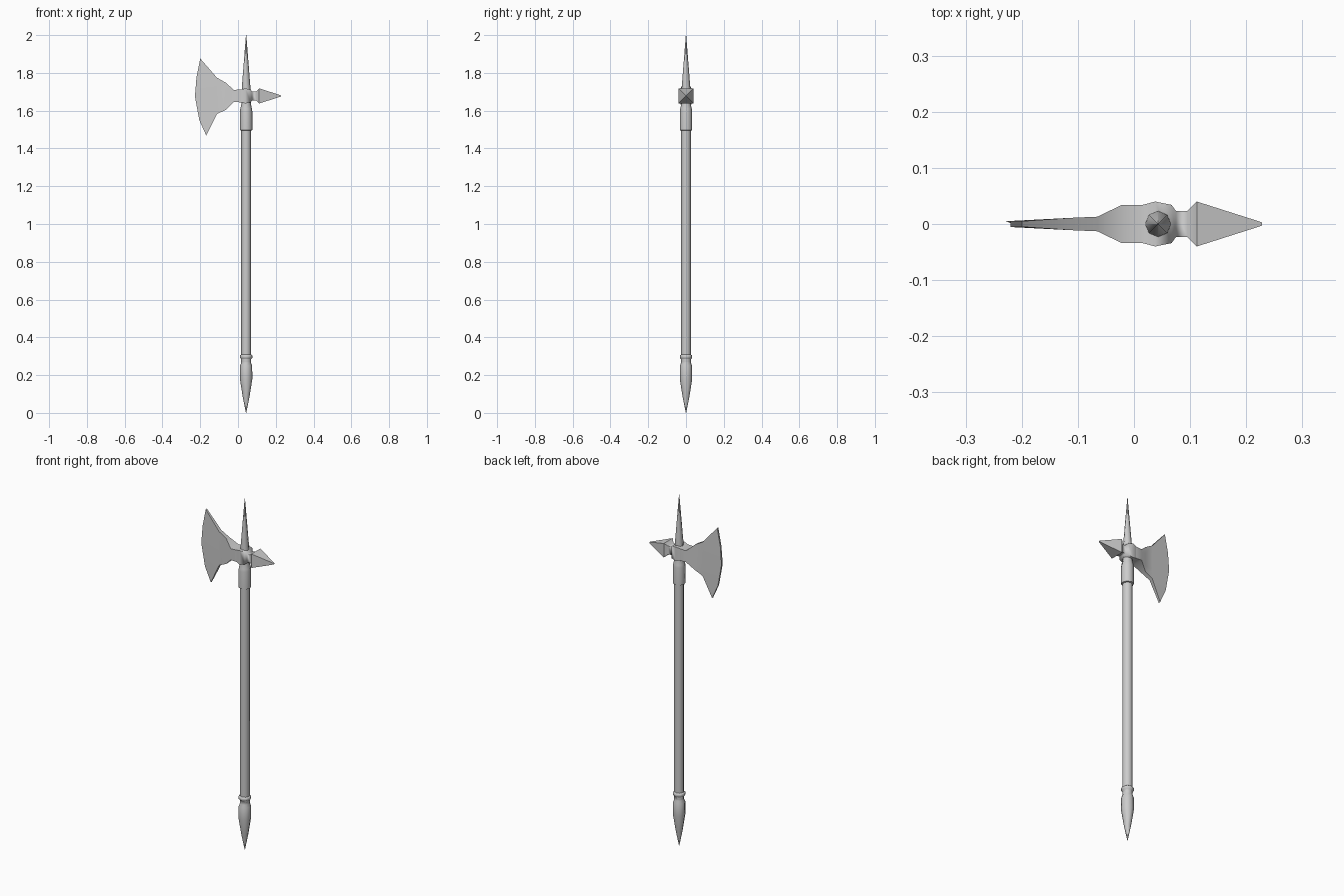
import bpy, bmesh, math

if "Cube" in bpy.data.objects:
    bpy.data.objects.remove(bpy.data.objects["Cube"])

AX = 0.043    # shaft axis x
HZ = 1.678    # height of the axe head centre line


def finish(name, bm, angle=55):
    bmesh.ops.remove_doubles(bm, verts=bm.verts, dist=1e-5)
    bmesh.ops.recalc_face_normals(bm, faces=bm.faces)
    me = bpy.data.meshes.new(name)
    bm.to_mesh(me)
    bm.free()
    ob = bpy.data.objects.new(name, me)
    bpy.context.collection.objects.link(ob)
    bpy.ops.object.select_all(action='DESELECT')
    ob.select_set(True)
    bpy.context.view_layer.objects.active = ob
    bpy.ops.object.shade_smooth_by_angle(angle=math.radians(angle))
    return ob


def loft(name, rings):
    """Skin equal-length closed rings and cap both ends."""
    bm = bmesh.new()
    rows = [[bm.verts.new(p) for p in r] for r in rings]
    n = len(rows[0])
    for a, b in zip(rows, rows[1:]):
        for i in range(n):
            j = (i + 1) % n
            bm.faces.new((a[i], a[j], b[j], b[i]))
    bm.faces.new(rows[0])
    bm.faces.new(rows[-1])
    return finish(name, bm)


def turned(name, profile, sides=8):
    """Round part about the shaft axis from (radius, z) points."""
    return loft(name, [[(AX + r * math.cos(2 * math.pi * i / sides),
                         r * math.sin(2 * math.pi * i / sides), z)
                        for i in range(sides)] for r, z in profile])


# Shaft and its metal fittings
turned("shaft", [(0.026, 0.27), (0.026, 1.52)])
turned("butt_spike", [(0.001, 0.0), (0.018, 0.085), (0.033, 0.18), (0.032, 0.25),
                      (0.026, 0.265), (0.026, 0.285), (0.033, 0.291),
                      (0.033, 0.304), (0.026, 0.309)])
turned("head_socket", [(0.026, 1.495), (0.033, 1.497), (0.033, 1.595),
                       (0.031, 1.61), (0.025, 1.635), (0.025, 1.67)])
turned("top_spike", [(0.023, 1.69), (0.023, 1.72), (0.001, 2.0)])

# Square-section hub running into the rear pick: (x, half size)
hub = [(0.015, 0.034), (0.038, 0.040), (0.067, 0.034), (0.075, 0.023),
       (0.095, 0.023), (0.112, 0.040), (0.228, 0.003)]
loft("hub_and_rear_pick", [[(x, sy * h, HZ + sz * h) for sy, sz in
                            ((-1, -1), (1, -1), (1, 1), (-1, 1))] for x, h in hub])

# Axe blade: each section is (half thickness, five x/z points from top to bottom)
def straight(x, top, bottom):
    return [(x, top + (bottom - top) * k / 4) for k in range(5)]


sections = [
    (0.034, straight(0.017, HZ + 0.034, HZ - 0.034)),
    (0.034, straight(-0.022, HZ + 0.032, HZ - 0.032)),
    (0.013, straight(-0.065, 1.748, 1.604)),
    (0.011, straight(-0.112, 1.775, 1.582)),
    (0.005, [(-0.200, 1.876), (-0.220, 1.775), (-0.228, 1.675),
             (-0.205, 1.550), (-0.168, 1.468)]),
]
loft("axe_blade", [[(x, -t, z) for x, z in pts] + [(x, t, z) for x, z in reversed(pts)]
                   for t, pts in sections])
